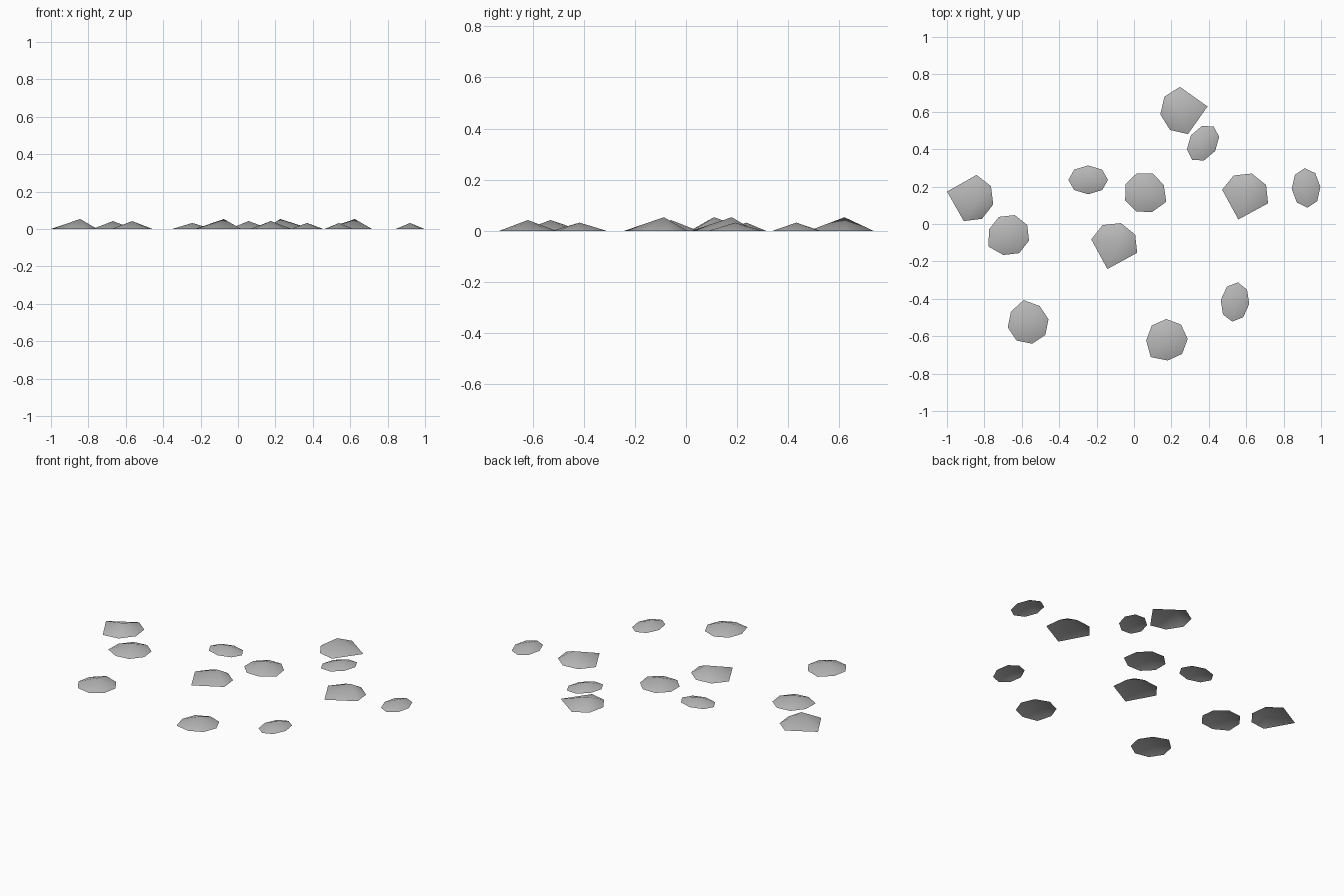
import bpy
import bmesh
from math import cos, sin, radians
from mathutils import Matrix, Vector

cube = bpy.data.objects.get("Cube")
if cube:
    bpy.data.objects.remove(cube)

grey = bpy.data.materials.new("stone_grey")
grey.use_nodes = True
colour = (0.48, 0.48, 0.48, 1)
grey.diffuse_color = colour
grey.node_tree.nodes["Principled BSDF"].inputs["Base Color"].default_value = colour


def ring(angles, rx, ry):
    return [Vector((rx * cos(radians(a)), ry * sin(radians(a)), 0)) for a in angles]


def make_stone(name, outline, peak, places):
    """Low open mound: a fan from the outline to its peak, set down at each place."""
    bm = bmesh.new()
    rim = [bm.verts.new(p) for p in outline]
    top = bm.verts.new(peak)
    for a, b in zip(rim, rim[1:] + rim[:1]):
        bm.faces.new((a, b, top)).smooth = True
    mesh = bpy.data.meshes.new(name)
    bm.to_mesh(mesh)
    bm.free()
    mesh.materials.append(grey)
    for i, (x, y, turn) in enumerate(places, 1):
        stone = bpy.data.objects.new(f"{name}_{i}", mesh)
        stone.matrix_world = (Matrix.Translation((x, y, 0))
                              @ Matrix.Rotation(radians(turn), 4, "Z"))
        bpy.context.collection.objects.link(stone)


octagon = range(0, 360, 45)

# Large stones: an octagon with the corners beside its tip left out
cornered = [a for a in octagon if a not in (45, 315)]
make_stone("large_stone", ring(cornered, 0.128, 0.128), (-0.039, 0.02, 0.053), [
    (-0.876, 0.139, 164.5),
    (0.267, 0.607, 9.7),
    (0.594, 0.147, 253.6),
    (-0.106, -0.118, 253.6),
])

# Medium stones: an octagon with one corner drawn out
drawn_out = ring(octagon, 0.111, 0.111)
drawn_out[0] *= 1.14
make_stone("medium_stone", drawn_out, (0, 0, 0.042), [
    (-0.668, -0.059, 209),
    (0.056, 0.168, 337),
    (-0.566, -0.531, 101),
    (0.176, -0.619, 227),
])

# Small stones: oval octagons
make_stone("small_stone", ring(octagon, 0.106, 0.077), (0, 0, 0.032), [
    (-0.245, 0.236, 0),
    (0.369, 0.432, 57),
    (0.92, 0.193, 94),
    (0.54, -0.417, 82),
])
